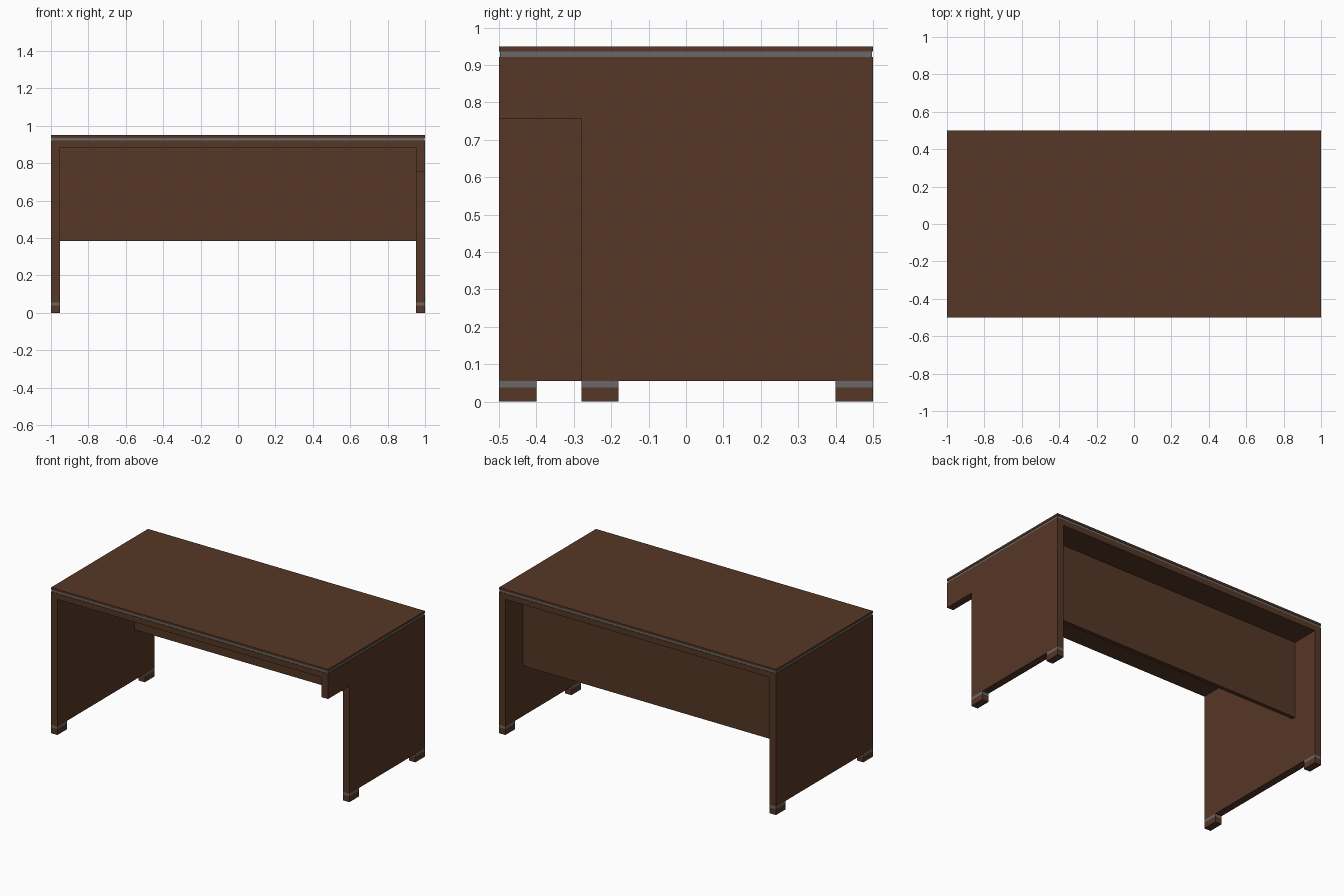
import bpy, bmesh

if "Cube" in bpy.data.objects:
    bpy.data.objects.remove(bpy.data.objects["Cube"])


def material(name, rgb):
    m = bpy.data.materials.new(name)
    m.diffuse_color = (*rgb, 1)
    m.use_nodes = True
    m.node_tree.nodes["Principled BSDF"].inputs["Base Color"].default_value = m.diffuse_color
    return m


WOOD = material("dark brown wood", (0.092, 0.038, 0.019))
METAL = material("grey metal", (0.14, 0.14, 0.14))


def add_object(name, bm, mat):
    bmesh.ops.recalc_face_normals(bm, faces=bm.faces)
    mesh = bpy.data.meshes.new(name)
    bm.to_mesh(mesh)
    bm.free()
    mesh.materials.append(mat)
    ob = bpy.data.objects.new(name, mesh)
    bpy.context.collection.objects.link(ob)
    return ob


def box(name, x, y, z, mat):
    bm = bmesh.new()
    bmesh.ops.create_cube(bm, size=1)
    for v in bm.verts:
        v.co = [(a + b) / 2 + c * (b - a) for c, (a, b) in zip(v.co, (x, y, z))]
    return add_object(name, bm, mat)


INNER = 0.953   # inner face of the side panels
FOOT = 0.055    # height of the feet
RAIL = 0.922    # top of the wooden frame

# Frame: side panels and under-top slab as one U profile pulled along y
bm = bmesh.new()
profile = [(-1, FOOT), (-1, RAIL), (1, RAIL), (1, FOOT),
           (INNER, FOOT), (INNER, 0.885), (-INNER, 0.885), (-INNER, FOOT)]
face = bm.faces.new([bm.verts.new((x, -0.5, z)) for x, z in profile])
pulled = bmesh.ops.extrude_face_region(bm, geom=[face])["geom"]
bmesh.ops.translate(bm, vec=(0, 1, 0),
                    verts=[g for g in pulled if isinstance(g, bmesh.types.BMVert)])
frame = add_object("desk_frame", bm, WOOD)

# Notch in the front of the right side panel
cutter = box("notch_cutter", (0.9, 1.1), (-0.6, -0.28), (0, 0.757), WOOD)
cutter.hide_render = True
cutter.hide_viewport = True
cut = frame.modifiers.new("notch", "BOOLEAN")
cut.operation = "DIFFERENCE"
cut.solver = "EXACT"
cut.object = cutter

# Table top over a slightly recessed metal strip
box("metal_strip", (-0.997, 0.997), (-0.497, 0.497), (RAIL, 0.936), METAL)
box("table_top", (-1, 1), (-0.5, 0.5), (0.936, 0.95), WOOD)

# Modesty panel, set in from the back
box("modesty_panel", (-INNER, INNER), (0.295, 0.32), (0.383, 0.885), WOOD)

# Feet with metal collars
feet = {"left_front": (-1, -INNER, -0.5), "left_back": (-1, -INNER, 0.4),
        "right_front": (INNER, 1, -0.28), "right_back": (INNER, 1, 0.4)}
for name, (x0, x1, y) in feet.items():
    box(name + "_foot", (x0, x1), (y, y + 0.1), (0, 0.038), WOOD)
    box(name + "_foot_collar", (x0, x1), (y, y + 0.1), (0.038, FOOT), METAL)
